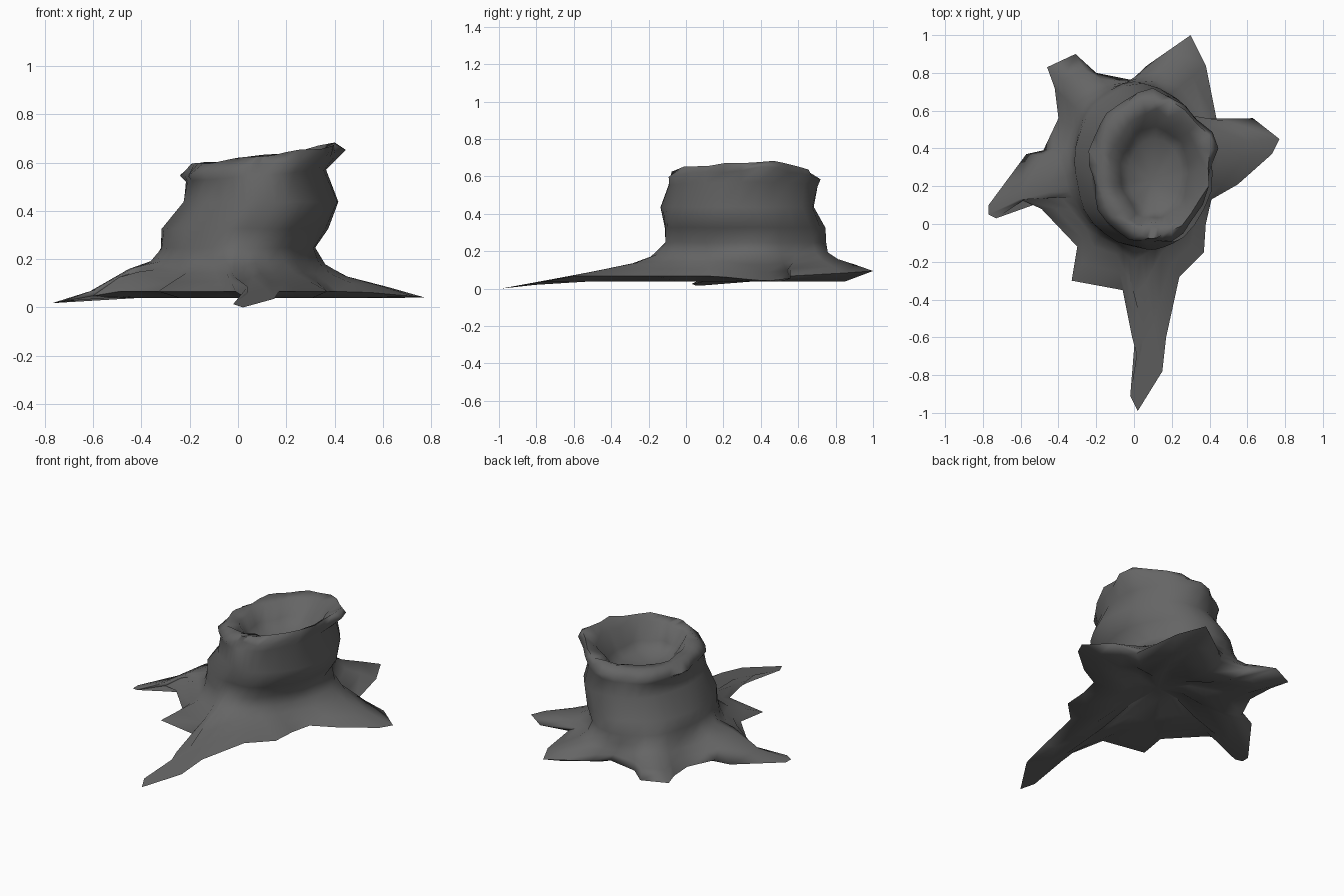
import bpy
import bmesh
import math
import random
from mathutils import Vector

random.seed(4)
cube = bpy.data.objects.get("Cube")
if cube:
    bpy.data.objects.remove(cube, do_unlink=True)

# Weathered wood colour
wood = bpy.data.materials.new("grey_wood")
wood.use_nodes = True
wood_colour = (0.13, 0.13, 0.13, 1)
wood.diffuse_color = wood_colour
wood.node_tree.nodes["Principled BSDF"].inputs["Base Color"].default_value = wood_colour

# Ground outline of the roots, counter-clockwise from the long front root
outline = [
    (.02, -.99), (.15, -.78), (.17, -.6), (.24, -.28), (.37, -.15), (.38, 0),
    (.41, .13), (.55, .21), (.73, .37), (.77, .45), (.63, .56), (.44, .54),
    (.38, .84), (.3, 1), (.07, .84), (0, .76), (-.2, .8), (-.31, .9),
    (-.46, .83), (-.42, .72), (-.4, .56), (-.48, .39), (-.57, .37),
    (-.77, .1), (-.77, .05), (-.73, .03), (-.6, .13), (-.49, .08),
    (-.3, -.12), (-.33, -.3), (-.06, -.35), (-.01, -.6), (.03, -.75), (-.02, -.91),
]
count = len(outline)
heart = Vector((.08, .32))


def root_height(x, y):
    """Front and side roots droop, back roots lift."""
    lift = .07 * max(0, y - .6)
    droop = .17 * max(0, -y - .6) + .18 * max(0, -x - .5) + .09 * max(0, x - .5)
    return .08 + lift - droop


def spoke_angles():
    """Direction of each outline point, evened out so the trunk rings stay tidy."""
    angles = []
    for x, y in outline:
        angle = math.atan2(y - heart.y, x - heart.x)
        while angles and angle < angles[-1] - math.pi:
            angle += math.tau
        angles.append(angle)
    for _ in range(5):
        before = [angles[-1] - math.tau] + angles[:-1]
        after = angles[1:] + [angles[0] + math.tau]
        angles = [(a + 2 * b + c) / 4 for a, b, c in zip(before, angles, after)]
    return angles


angles = spoke_angles()


def trunk_ring(z, cx, cy, rx, ry, rough=0.0, tilt=0.0):
    """Elliptical ring with a scalloped edge, sloping up towards +x."""
    ring = []
    phase = random.uniform(0, math.tau)
    for angle in angles:
        scallop = math.sin(5 * angle + phase) + math.sin(9 * angle - phase)
        wobble = 1 + rough * scallop
        x = cx + rx * wobble * math.cos(angle)
        y = cy + ry * wobble * math.sin(angle)
        height = z + tilt * (x - .08) + rough * .15 * math.sin(7 * angle + phase)
        ring.append(Vector((x, y, height)))
    return ring


# Trunk, thick scalloped rim and hollow, from the root collar up and back inside
trunk = [
    trunk_ring(.26, .0, .32, .32, .43, .01),
    trunk_ring(.34, .03, .31, .345, .43, .01),
    trunk_ring(.45, .095, .28, .32, .41, .01),
    trunk_ring(.56, .075, .3, .29, .4, .01, .08),
    trunk_ring(.6, .085, .3, .32, .4, .03, .13),
    trunk_ring(.64, .1, .3, .29, .36, .03, .13),
    trunk_ring(.62, .11, .29, .23, .3, .04, .1),
    trunk_ring(.53, .11, .27, .18, .24, .03),
    trunk_ring(.48, .11, .26, .14, .19),
]

# The rim pulls out into a splinter at the left
for point in trunk[4] + trunk[5]:
    near = max(0, 1 - math.hypot(point.x - .4, point.y - .45) / .16)
    point += near * Vector((.05, .02, .03))

foot = [Vector((x, y, root_height(x, y))) for x, y in outline]
collar = trunk[0]


def bend(point):
    """Curve the front root to the left and arch the right root upwards."""
    if point.y < -.45:
        point.x = max(point.x, .04)
    if point.x < -.5:
        point.y = max(point.y, .13)
    if .05 < point.y < .36:
        point.z += .05 * max(0, 1 - abs(point.x + .44) / .15)


def flare(reach, weight):
    """Ring between collar and root edge; weight is the height left over."""
    ring = []
    for inner, outer in zip(collar, foot):
        point = inner.lerp(outer, reach)
        point.z = outer.z + (inner.z - outer.z) * weight
        bend(point)
        ring.append(point)
    return ring


def underside(reach, z):
    """Ring below the roots, drawn in from the root edge towards the heart."""
    ring = []
    for outer in foot:
        point = outer.lerp(heart.to_3d(), reach)
        point.z = z
        ring.append(point)
    return ring


# Rounded underside with a shallow recess, then root edges, root tops and trunk
rings = [underside(.75, .1), underside(.5, .065), underside(.22, .052), foot]
rings += [flare(.65, .22), flare(.3, .42), flare(.1, .66)]
rings += trunk

# Skin the rings and close the base and the floor of the hollow
bm = bmesh.new()
loops = [[bm.verts.new(p) for p in ring] for ring in rings]
for low, high in zip(loops, loops[1:]):
    for i in range(count):
        j = (i + 1) % count
        bm.faces.new((low[i], low[j], high[j], high[i]))


def cap(loop, z):
    middle = sum((v.co for v in loop), Vector()) / count
    middle.z = z
    tip = bm.verts.new(middle)
    for i in range(count):
        bm.faces.new((loop[i], loop[(i + 1) % count], tip))


cap(loops[0], .11)
cap(loops[-1], .465)
bmesh.ops.recalc_face_normals(bm, faces=bm.faces)

mesh = bpy.data.meshes.new("tree_stump")
bm.to_mesh(mesh)
bm.free()
mesh.materials.append(wood)
stump = bpy.data.objects.new("tree_stump", mesh)
bpy.context.collection.objects.link(stump)

# Rest on the ground
lowest = min(v.co.z for v in mesh.vertices)
for v in mesh.vertices:
    v.co.z -= lowest

bpy.ops.object.select_all(action="DESELECT")
stump.select_set(True)
bpy.context.view_layer.objects.active = stump
bpy.ops.object.shade_smooth_by_angle(angle=math.radians(80))
